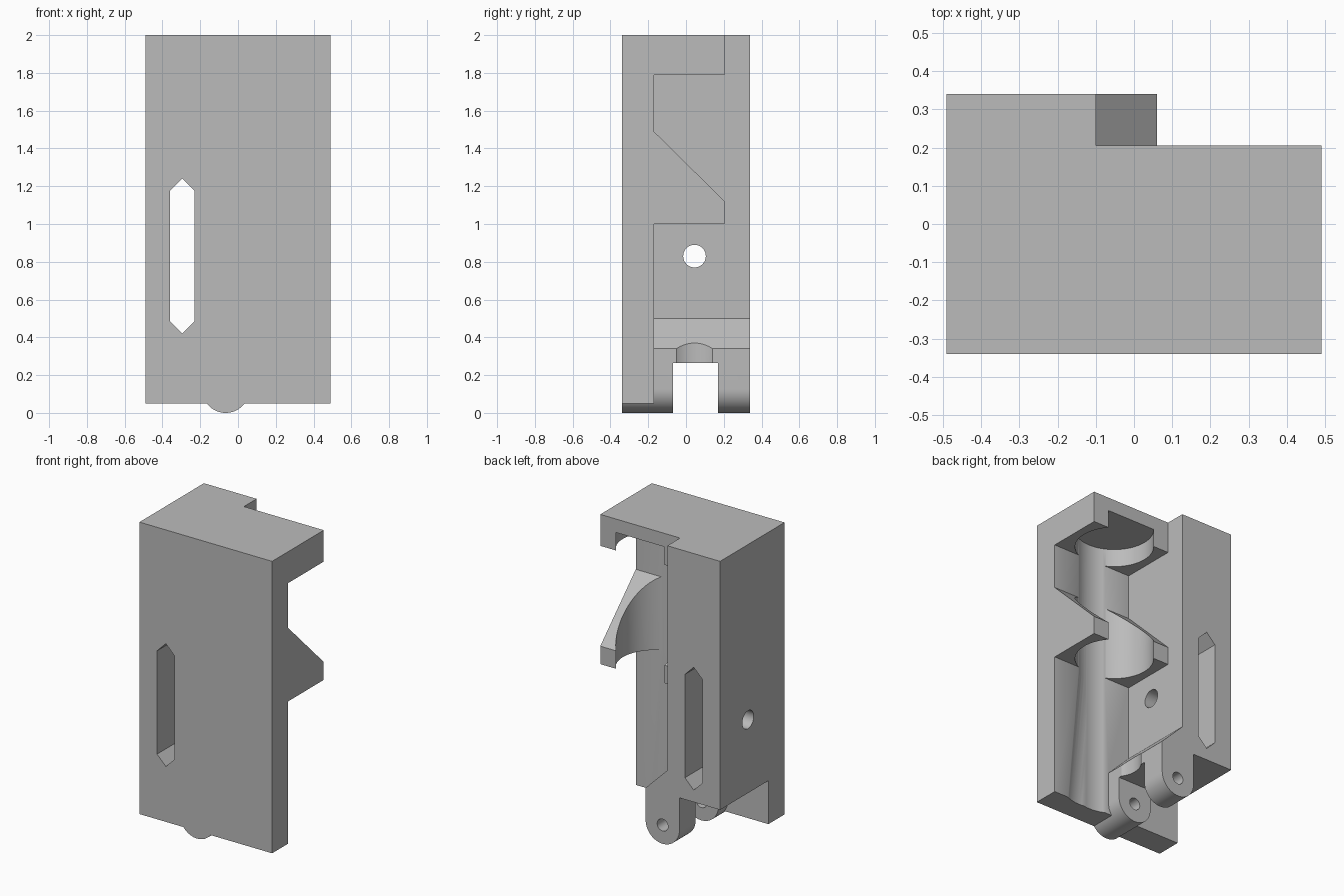
import bpy, bmesh, math
from mathutils import Vector

cube = bpy.data.objects.get("Cube")
if cube:
    bpy.data.objects.remove(cube, do_unlink=True)

grey = bpy.data.materials.new("plain grey")
grey.use_nodes = True
grey.diffuse_color = (0.5, 0.5, 0.5, 1)
grey.node_tree.nodes["Principled BSDF"].inputs["Base Color"].default_value = (0.5, 0.5, 0.5, 1)


def prism(name, points, axis, lo, hi):
    """Extrude a 2D profile along an axis; profile is the other two axes in order."""
    def place(p, d):
        c = list(p)
        c.insert("xyz".index(axis), d)
        return Vector(c)
    bm = bmesh.new()
    face = bm.faces.new([bm.verts.new(place(p, lo)) for p in points])
    new = bmesh.ops.extrude_face_region(bm, geom=[face])["geom"]
    shift = place((0, 0), hi - lo)
    bmesh.ops.translate(bm, vec=shift, verts=[v for v in new if isinstance(v, bmesh.types.BMVert)])
    bmesh.ops.recalc_face_normals(bm, faces=bm.faces)
    mesh = bpy.data.meshes.new(name)
    bm.to_mesh(mesh)
    bm.free()
    mesh.materials.append(grey)
    obj = bpy.data.objects.new(name, mesh)
    bpy.context.collection.objects.link(obj)
    return obj


def box(name, x, y, z):
    return prism(name, [(x[0], y[0]), (x[1], y[0]), (x[1], y[1]), (x[0], y[1])], "z", *z)


def arc(cx, cy, r, start=0, end=360, steps=64):
    n = steps if end - start == 360 else steps + 1
    angles = [math.radians(start + (end - start) * i / steps) for i in range(n)]
    return [(cx + r * math.cos(a), cy + r * math.sin(a)) for a in angles]


def combine(target, tool, operation):
    mod = target.modifiers.new(operation.lower(), "BOOLEAN")
    mod.operation = operation
    mod.solver = "EXACT"
    mod.object = tool
    bpy.context.view_layer.objects.active = target
    bpy.ops.object.modifier_apply(modifier=mod.name)
    bpy.data.objects.remove(tool, do_unlink=True)


LEFT, RIGHT, SPLIT = -0.49, 0.49, -0.10
FRONT, PLATE, HOOK, BACK = -0.34, -0.17, 0.205, 0.34
BORE_X, BORE_Y = 0.195, 0.045
LUG_X, LUG_R = -0.065, 0.125

# Front plate with the side block, top cap and sloped hook
housing = box("housing", (LEFT, RIGHT), (FRONT, PLATE), (0.05, 2))
combine(housing, box("side_block", (LEFT, SPLIT), (FRONT, BACK), (0.34, 2)), "UNION")
combine(housing, box("top_cap", (LEFT, RIGHT), (FRONT, HOOK), (1.79, 2)), "UNION")
hook_side = [(-0.25, 1), (HOOK, 1), (HOOK, 1.12), (PLATE, 1.49), (-0.25, 1.49)]
combine(housing, prism("hook", hook_side, "x", -0.2, RIGHT), "UNION")

# Vertical bore, blind inside the cap
combine(housing, prism("bore", arc(BORE_X, BORE_Y, 0.24), "z", -0.1, 1.91), "DIFFERENCE")

# Shallow flare of the channel towards the bottom
flare = prism("flare", arc(BORE_X, BORE_Y, 0.239), "z", 0, 0.99)
for v in flare.data.vertices:
    v.co.x += 0.09 * (0.99 - v.co.z)
combine(housing, flare, "DIFFERENCE")

# Hinge lugs with a sloped shoulder and rounded ends
profile = [(-0.2, 0.5), (LUG_X - LUG_R, 0.4)] + arc(LUG_X, LUG_R, LUG_R, 180, 360, 32)
profile += [(0.06, 0.34), (SPLIT, 0.5)]
lugs = prism("hinge_lugs", profile, "y", FRONT, BACK)
combine(lugs, box("lug_gap", (-0.6, 0.6), (-0.07, 0.17), (-0.1, 0.265)), "DIFFERENCE")
combine(lugs, prism("lower_bore", arc(BORE_X, BORE_Y, 0.165), "z", 0.1, 0.7), "DIFFERENCE")
combine(lugs, prism("pin_hole", arc(LUG_X, LUG_R, 0.04, steps=32), "y", PLATE, 0.5), "DIFFERENCE")
combine(housing, lugs, "UNION")

# Pointed slot and cross hole through the side block
slot = [(-0.295, 0.42), (-0.23, 0.485), (-0.23, 1.175), (-0.295, 1.24), (-0.36, 1.175), (-0.36, 0.485)]
combine(housing, prism("pointed_slot", slot, "y", -0.5, 0.5), "DIFFERENCE")
combine(housing, prism("cross_hole", arc(BORE_Y, 0.83, 0.06, steps=32), "x", -0.6, 0), "DIFFERENCE")

bpy.ops.object.select_all(action="DESELECT")
housing.select_set(True)
bpy.context.view_layer.objects.active = housing
bpy.ops.object.shade_smooth_by_angle(angle=math.radians(30))
